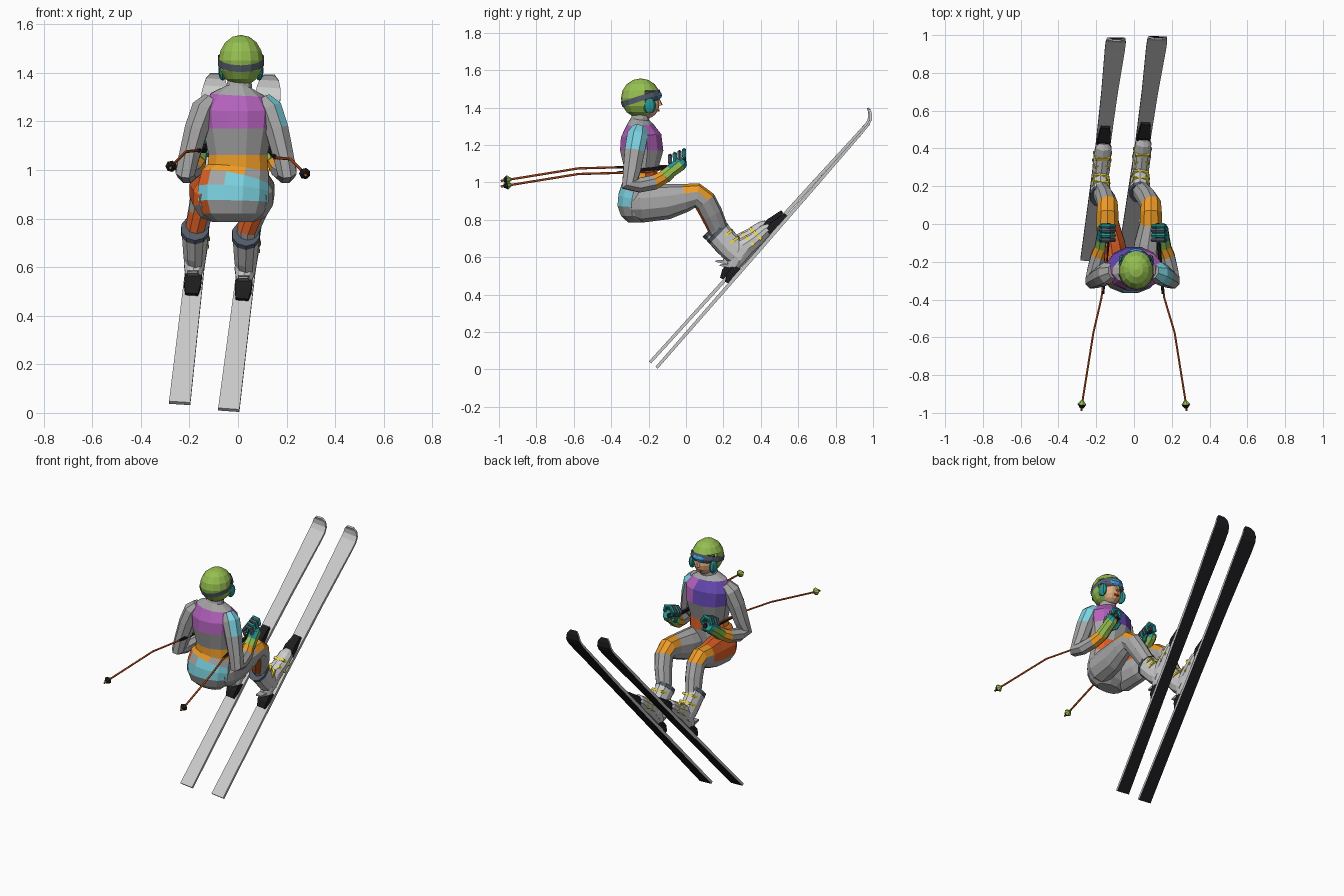
import bpy, bmesh, math
from mathutils import Vector, Matrix

COL = dict(green=(.3, .52, .08), slate=(.09, .11, .15), purple=(.45, .12, .5), violet=(.12, .06, .42),
           orange=(.85, .33, .02), red=(.75, .12, .02), cyan=(.2, .65, .75), teal=(.02, .3, .28),
           yellow=(.85, .7, .05), black=(.012, .012, .014), skin=(.75, .42, .22), blue=(.05, .35, .75),
           light=(.52, .52, .52), grey=(.38, .38, .38))
X, Y = Vector((1, 0, 0)), Vector((0, 1, 0))


def mat(c):
    m = bpy.data.materials.get(c) or bpy.data.materials.new(c)
    m.diffuse_color = (*COL[c], 1)
    return m


def finish(name, bm, color, rules=()):
    """Make an object; rules are (colour, test(centre, normal)) per face."""
    bmesh.ops.recalc_face_normals(bm, faces=bm.faces[:])
    me = bpy.data.meshes.new(name)
    me.materials.append(mat(color))
    for i, (c, test) in enumerate(rules):
        me.materials.append(mat(c))
        for f in bm.faces:
            if test(f.calc_center_median(), f.normal):
                f.material_index = i + 1
    bm.to_mesh(me)
    bm.free()
    ob = bpy.data.objects.new(name, me)
    bpy.context.collection.objects.link(ob)
    return ob


def loft(name, rings, n, color, rules=(), ref=X, caps=True):
    """Skin elliptical rings (centre, half width, half depth) along a path."""
    bm = bmesh.new()
    pts = [Vector(r[0]) for r in rings]
    rows = []
    k = math.sqrt(2) if n == 4 else 1
    for i, (p, a, b) in enumerate(rings):
        t = (pts[min(i + 1, len(pts) - 1)] - pts[max(i - 1, 0)]).normalized()
        lat = (ref - t * ref.dot(t)).normalized()
        oth = t.cross(lat)
        rows.append([bm.verts.new(pts[i] + lat * a * k * math.cos(w) + oth * b * k * math.sin(w))
                     for w in [2 * math.pi * (j + .5) / n for j in range(n)]])
    for r, s in zip(rows, rows[1:]):
        for j in range(n):
            bm.faces.new((r[j], r[(j + 1) % n], s[(j + 1) % n], s[j]))
    if caps:
        bm.faces.new(rows[0])
        bm.faces.new(rows[-1])
    return finish(name, bm, color, rules)


def ball(name, c, r, color, seg=12, cut=None, rules=()):
    bm = bmesh.new()
    bmesh.ops.create_uvsphere(bm, u_segments=seg, v_segments=8, radius=1,
                              matrix=Matrix.Translation(c) @ Matrix.Diagonal((*r, 1)))
    if cut:
        bmesh.ops.delete(bm, geom=[f for f in bm.faces if cut(f.calc_center_median())], context='FACES')
    return finish(name, bm, color, rules)


# torso with coloured bib, belt and seat patch
loft("torso", [((-.02, -.265, .785), .085, .045), ((-.02, -.265, .82), .13, .085),
               ((-.02, -.265, .87), .15, .105), ((-.018, -.26, .92), .152, .106),
               ((-.012, -.25, .965), .145, .1), ((0, -.24, 1.005), .13, .092),
               ((0, -.24, 1.06), .125, .09), ((0, -.237, 1.17), .148, .12),
               ((0, -.24, 1.25), .155, .112), ((0, -.247, 1.31), .115, .072),
               ((.005, -.245, 1.34), .055, .05), ((.01, -.235, 1.4), .045, .045)], 12, "grey",
     [("orange", lambda c, n: 1.0 < c.z < 1.06),
      ("red", lambda c, n: (1.0 < c.z < 1.06 and n.y > .1) or (.83 < c.z < .97 and n.x < -.6)),
      ("cyan", lambda c, n: .87 < c.z < .965 and n.y < -.45),
      ("purple", lambda c, n: 1.17 < c.z < 1.31),
      ("violet", lambda c, n: 1.17 < c.z < 1.31 and n.y > .1 and c.x < .01)])

# head, helmet and goggles
ball("face", (.012, -.21, 1.42), (.065, .068, .078), "skin")
loft("nose", [((.012, -.15, 1.445), .008, .01), ((.012, -.137, 1.41), .014, .014)], 5, "skin")
loft("lips", [((.012, -.15, 1.39), .018, .008), ((.012, -.15, 1.378), .018, .008)], 6, "red")
h = ball("helmet", (.012, -.242, 1.45), (.094, .106, .106), "green", 14,
         lambda c: (c.y > -.2 and c.z < 1.5) or c.z < 1.352)
h.modifiers.new("thickness", 'SOLIDIFY').thickness = .008
loft("goggle_strap", [((.012, -.236, 1.436), .097, .109), ((.012, -.245, 1.464), .097, .109)],
     14, "slate", caps=False)
ball("goggle_frame", (.012, -.195, 1.462), (.08, .058, .042), "slate")
ball("goggle_lens", (.012, -.19, 1.465), (.068, .062, .034), "blue")

for s, side in ((-1, "left"), (1, "right")):
    k = -1 if s < 0 else .93
    nm = lambda part: side + "_" + part

    # ear pad
    ball(nm("ear_pad"), (.012 + s * .075, -.195, 1.41), (.018, .035, .042), "teal", 8)

    # arm with coloured cuff
    loft(nm("arm"), [((k * .11, -.25, 1.29), .035, .04), ((k * .14, -.26, 1.25), .055, .06),
                     ((k * .172, -.275, 1.165), .052, .058), ((k * .2, -.29, 1.06), .046, .05),
                     ((k * .218, -.3, .99), .042, .05), ((k * .21, -.25, .985), .042, .042),
                     ((k * .19, -.17, 1.0), .042, .042), ((k * .165, -.105, 1.035), .036, .036)], 8, "grey",
         [("cyan", lambda c, n: s > 0 and c.z > 1.17 and n.x > .2),
          ("orange", lambda c, n: c.y > -.18)])

    # glove: palm, curled fingers, thumb
    loft(nm("glove"), [((k * .17, -.115, 1.03), .04, .04), ((k * .165, -.08, 1.06), .038, .036),
                       ((k * .16, -.03, 1.1), .035, .04), ((k * .158, -.01, 1.115), .025, .028)], 8, "green",
         [("teal", lambda c, n: c.z > 1.085)])
    for i in range(4):
        y, z = -.085 + i * .025, .01 * i
        loft(nm("finger"), [((k * .175, y, 1.1 + z), .011, .012), ((k * .165, y, 1.135 + z), .013, .014),
                            ((k * .13, y, 1.142 + z), .012, .013), ((k * .107, y, 1.11 + z), .012, .012),
                            ((k * .12, y, 1.08 + z), .009, .009)], 6, "teal" if i % 2 else "slate", ref=Y)
    loft(nm("thumb"), [((k * .145, -.08, 1.06), .015, .015), ((k * .115, -.04, 1.07), .014, .014),
                       ((k * .11, -.01, 1.09), .009, .009)], 6, "teal")

    # bent racing pole with grip and basket
    dz = -.015 * s
    loft(nm("pole"), [(p, .006, .006) for p in
                      ((k * .14, -.06, 1.085), (k * .15, -.2, 1.072 + dz), (k * .172, -.39, 1.065 + dz),
                       (s * .215, -.575, 1.06 + dz), (s * .274, -.945, 1.0 + dz), (s * .278, -.99, .993 + dz))],
         6, "red")
    loft(nm("pole_grip"), [((k * .135, .0, 1.115), .014, .014), ((k * .14, -.1, 1.08), .012, .012),
                           ((k * .165, -.37, 1.066 + dz), .008, .008)], 8, "black")
    loft(nm("pole_basket"), [((s * .273, -.935, 1.002 + dz), .008, .008), ((s * .275, -.955, 1.0 + dz), .024, .024),
                             ((s * .277, -.975, .996 + dz), .01, .01)], 7, "green",
         [("black", lambda c, n: n.y < 0)])

    # leg: thigh, knee, shin
    hx, kx, bx = ((-.1, -.14, -.172), (.06, .09, .04))[s > 0]
    loft(nm("leg"), [((hx, -.3, .875), .06, .06), ((hx + .1 * (kx - hx), -.24, .885), .085, .1),
                     ((hx + .5 * (kx - hx), -.1, .898), .075, .095), ((kx, .0, .918), .063, .075),
                     ((kx, .06, .93), .06, .066), ((kx, .1, .9), .056, .062),
                     ((.6 * kx + .4 * bx, .135, .835), .053, .06), ((bx, .17, .755), .048, .055),
                     ((bx, .2, .69), .04, .045)], 10, "grey",
         [("red", lambda c, n: (s < 0 and c.y < -.03 and n.z > -.5 and (n.x < -.2 or n.z > .4))
           or (.76 < c.z < .85 and n.y < -.5 and c.y > .05)),
          ("orange", lambda c, n: c.y > .02 and c.z > .94 and n.z > .3)])

    # ski frame: u runs along the ski, v stands off its top
    o, tip = ((Vector((-.24, -.19, .04)), Vector((-.095, .977, 1.325))),
              (Vector((-.038, -.155, .012)), Vector((.125, .988, 1.322))))[s > 0]
    d = (tip - o).normalized()
    lat = (X - d * X.dot(d)).normalized()
    up = lat.cross(d)
    P = lambda u, v, w=0: o + d * u + up * v + lat * w

    # ski with turned-up tip and black base
    loft(nm("ski"), [(P(0, 0), .044, .008), (P(.4, 0), .041, .009), (P(.85, 0), .038, .01),
                     (P(1.3, 0), .043, .009), (P(1.66, 0), .053, .007), (P(1.725, .001), .053, .006),
                     (P(1.758, .01), .049, .006), (P(1.782, .032), .04, .006), (P(1.792, .052), .022, .006)],
         4, "light", [("black", lambda c, n: n.dot(up) < -.3 or n.dot(d) > .6)])

    # boot: foot, shaft, dark cuff, buckles
    loft(nm("boot_foot"), [(P(.67, .045), .034, .032), (P(.72, .06), .045, .05), (P(.8, .066), .048, .056),
                           (P(.87, .05), .049, .044), (P(.94, .042), .044, .034), (P(.968, .035), .028, .022)],
         10, "light")
    loft(nm("boot_shaft"), [(P(.745, .04), .044, .065), (P(.745, .12), .05, .07), (P(.757, .225), .057, .07)],
         10, "light")
    loft(nm("boot_cuff"), [(P(.757, .218), .06, .073), (P(.758, .24), .059, .072)], 10, "slate")
    for u, v in ((.79, .14), (.795, .19)):
        loft(nm("buckle"), [(P(u - .025, v), .051, .007), (P(u + .025, v - .012), .04, .007)], 4, "yellow")
    for u, v in ((.835, .07), (.885, .06)):
        loft(nm("buckle"), [(P(u, v - .03), .051, .008), (P(u + .006, v + .03), .036, .008)], 4, "yellow")

    # bindings
    loft(nm("toe_binding"), [(P(.94, .025), .036, .018), (P(.985, .028), .034, .022), (P(1.07, .018), .024, .01)],
         4, "black")
    loft(nm("heel_binding"), [(P(.59, .018), .026, .01), (P(.63, .028), .034, .02), (P(.69, .03), .034, .022)],
         4, "black")
    loft(nm("heel_lever"), [(P(.67, .06), .025, .012), (P(.635, .105), .02, .004)], 4, "grey")
